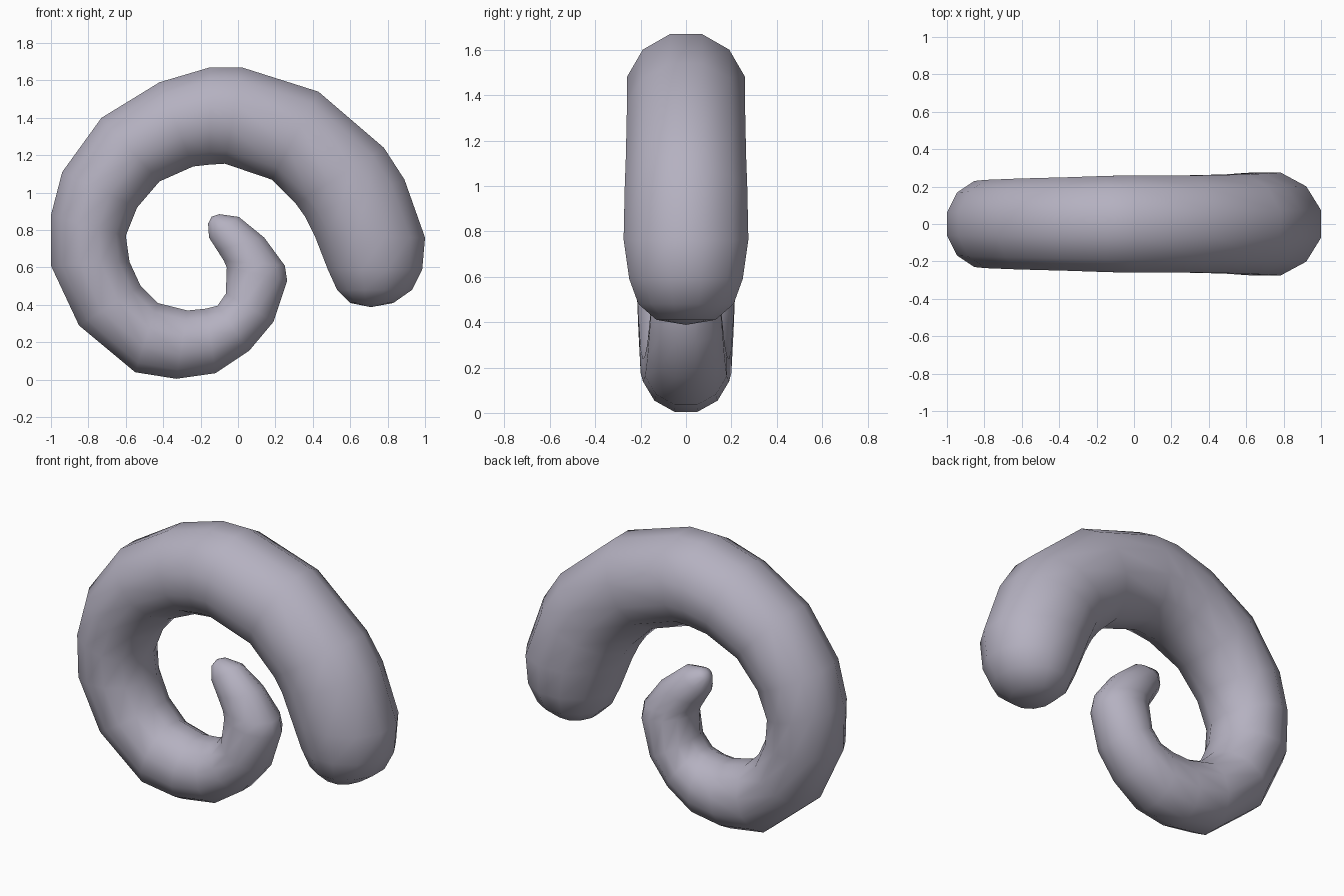
import bpy, bmesh, math
from mathutils import Vector

cube = bpy.data.objects.get("Cube")
if cube:
    bpy.data.objects.remove(cube)

mat = bpy.data.materials.new("lavender grey")
mat.use_nodes = True
COLOUR = (0.46, 0.44, 0.53, 1)
mat.diffuse_color = COLOUR
mat.node_tree.nodes["Principled BSDF"].inputs["Base Color"].default_value = COLOUR

# Cross-sections along the curl: outer x, outer z, inner x, inner z, half depth
SECTIONS = [
    (.83, .41, .60, .41, .13), (.93, .48, .53, .48, .21),
    (.985, .59, .48, .59, .25), (1, .76, .41, .77, .275),
    (.89, 1.07, .36, .87, .27), (.78, 1.24, .31, .94, .265),
    (.43, 1.54, .18, 1.07, .26), (.02, 1.67, -.07, 1.155, .26),
    (-.15, 1.67, -.15, 1.15, .257), (-.42, 1.59, -.24, 1.14, .25),
    (-.73, 1.4, -.42, 1.06, .243), (-.94, 1.11, -.54, .92, .236),
    (-1, .88, -.6, .77, .23), (-1, .61, -.58, .63, .22),
    (-.85, .29, -.52, .5, .21), (-.55, .04, -.43, .41, .2),
    (-.33, .005, -.27, .37, .19), (-.12, .035, -.17, .38, .18),
    (.06, .155, -.11, .395, .17), (.19, .31, -.065, .46, .16),
    (.263, .53, -.06, .6, .145), (.25, .61, -.075, .635, .135),
    (.14, .76, -.11, .69, .115), (.005, .87, -.155, .76, .085),
    (-.1, .885, -.16, .835, .045),
]
SIDES = 12
FIT = 1 / math.cos(math.pi / SIDES)   # flats, not corners, touch the outline


def ring(bm, ox, oz, ix, iz, depth):
    outer, inner = Vector((ox, 0, oz)), Vector((ix, 0, iz))
    centre, radial = (outer + inner) / 2, (outer - inner) / 2 * FIT
    side = Vector((0, depth * FIT, 0))
    angles = [(i + 0.5) * math.tau / SIDES for i in range(SIDES)]
    return [bm.verts.new(centre + radial * math.cos(a) + side * math.sin(a))
            for a in angles]


def cap(bm, verts, tip):
    point = bm.verts.new(tip)
    for i, v in enumerate(verts):
        bm.faces.new((v, verts[(i + 1) % SIDES], point))


# Tapered curl with rounded ends
bm = bmesh.new()
rings = [ring(bm, *s) for s in SECTIONS]
for a, b in zip(rings, rings[1:]):
    for i in range(SIDES):
        j = (i + 1) % SIDES
        bm.faces.new((a[i], a[j], b[j], b[i]))
cap(bm, rings[0], (.71, 0, .388))
cap(bm, rings[-1], (-.14, 0, .872))
bmesh.ops.recalc_face_normals(bm, faces=bm.faces)
for f in bm.faces:
    f.smooth = True

mesh = bpy.data.meshes.new("spiral_curl")
bm.to_mesh(mesh)
bm.free()
mesh.materials.append(mat)
curl = bpy.data.objects.new("spiral_curl", mesh)
bpy.context.collection.objects.link(curl)
